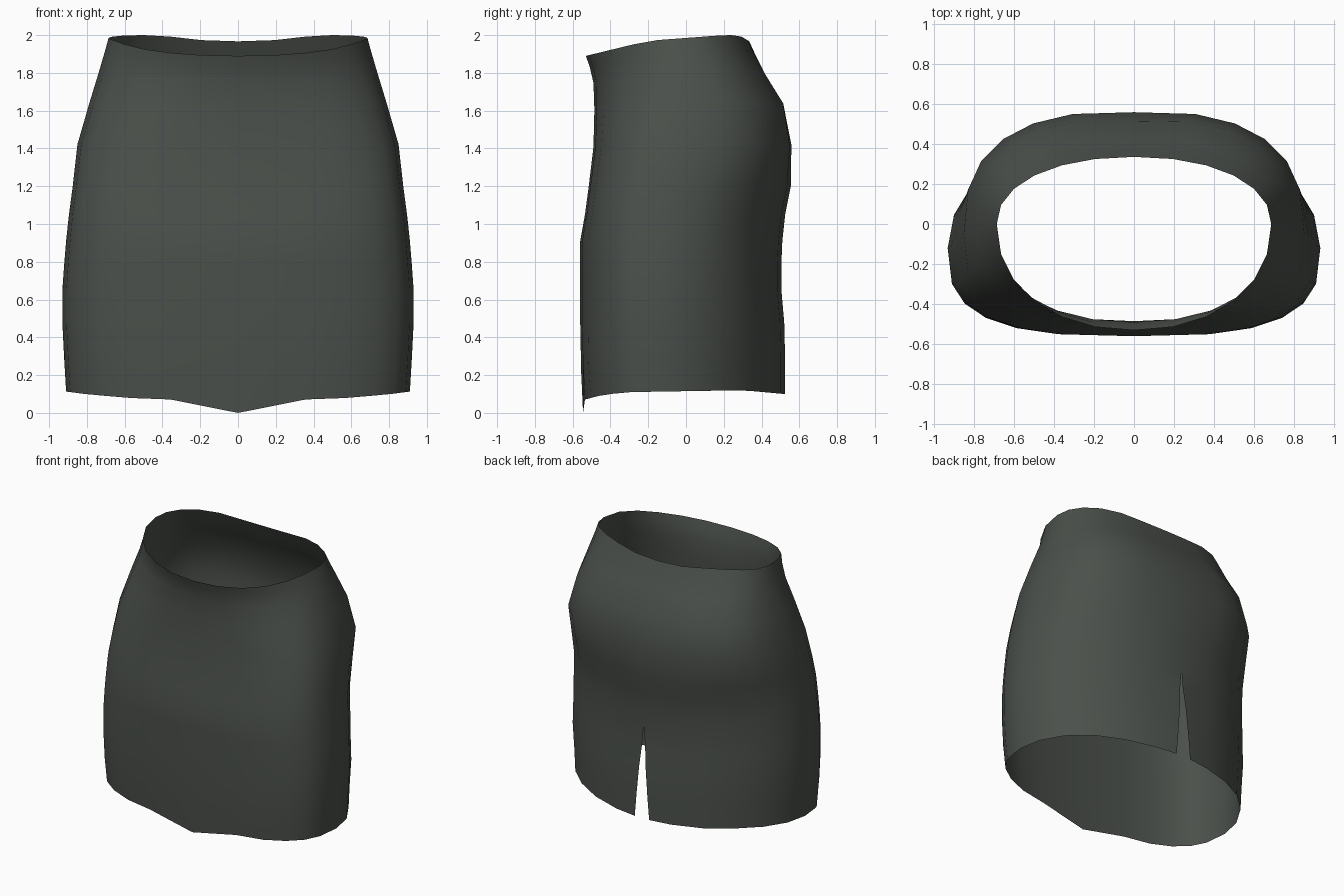
import bpy
import bmesh
import math

cube = bpy.data.objects.get("Cube")
if cube:
    bpy.data.objects.remove(cube)

# Cloth material
cloth = bpy.data.materials.new("dark grey green cloth")
cloth.use_nodes = True
COLOUR = (0.07, 0.08, 0.07, 1)
cloth.diffuse_color = COLOUR
cloth.node_tree.nodes["Principled BSDF"].inputs["Base Color"].default_value = COLOUR

# Cross-sections: height, half width, front y, back y, widest y,
# squareness of the front half and of the back half
LEVELS = [
    (0.11, 0.91, -0.545, 0.525, -0.12, 2.9, 1.95),
    (0.28, 0.92, -0.555, 0.525, -0.12, 3.0, 1.95),
    (0.48, 0.93, -0.56, 0.52, -0.12, 3.0, 2.0),
    (0.65, 0.93, -0.56, 0.505, -0.12, 3.0, 2.0),
    (0.79, 0.92, -0.56, 0.505, -0.12, 3.0, 2.05),
    (0.91, 0.91, -0.56, 0.51, -0.11, 3.0, 2.05),
    (1.05, 0.895, -0.535, 0.525, -0.10, 3.2, 2.1),
    (1.20, 0.875, -0.515, 0.555, -0.08, 3.2, 2.25),
    (1.42, 0.85, -0.49, 0.565, -0.05, 2.9, 2.65),
    (1.64, 0.785, -0.485, 0.53, -0.03, 2.5, 2.6),
    (1.80, 0.735, -0.49, 0.43, -0.02, 2.15, 2.45),
    (1.90, 0.705, -0.51, 0.375, -0.01, 2.1, 2.25),
    (1.97, 0.685, -0.53, 0.335, 0.0, 2.15, 2.15),
]
COLUMNS = 24
SLIT_TOP = 0.79
SLIT_HALF = 0.06


def piecewise(points, v):
    """Linear interpolation through (position, value) pairs."""
    for (a, fa), (b, fb) in zip(points, points[1:]):
        if v <= b:
            return fa + (fb - fa) * max(0, v - a) / (b - a)
    return points[-1][1]


def waist_height(y):
    return piecewise([(-0.53, 1.89), (-0.2, 1.97), (0.2, 2.0), (0.28, 2.0), (0.335, 1.967)], y)


def hem_height(x, y):
    if y < -0.3:
        return piecewise([(0, 0), (0.33, 0.07), (0.6, 0.08), (0.91, 0.11)], abs(x))
    return piecewise([(-0.3, 0.11), (0.3, 0.12), (0.52, 0.10)], y)


def power(v, e):
    return math.copysign(abs(v) ** e, v)


def section_point(level, angle):
    z, half, front, back, mid, n_front, n_back = level
    c, s = math.cos(angle), math.sin(angle)
    n, depth = (n_back, back - mid) if s > 0 else (n_front, mid - front)
    x = half * power(c, 2 / n)
    y = mid + depth * power(s, 2 / n)
    # Shallow hollow in the middle of the seat
    if y > 0:
        hollow = piecewise([(1.3, 0), (1.64, 0.02), (1.8, 0.02), (1.97, 0)], z)
        y -= hollow * math.exp(-(x / 0.15) ** 2)
    # Waist and hem bend the nearby rows
    z_low, z_high = LEVELS[0][0], LEVELS[-1][0]
    up = max(0, (z - 1.3) / (z_high - 1.3))
    down = max(0, 1 - (z - z_low) / 0.4)
    return x, y, z + (waist_height(y) - z_high) * up + (hem_height(x, y) - z_low) * down


# Skirt shell, open along the centre back below the slit top
bm = bmesh.new()
rows = []
for level in LEVELS:
    row = []
    gap = SLIT_HALF * max(0, (SLIT_TOP - level[0]) / (SLIT_TOP - LEVELS[0][0]))
    for i in range(COLUMNS + 1):
        x, y, z = section_point(level, math.pi / 2 + math.tau * i / COLUMNS)
        if i == 0:
            x = -gap
        elif i == COLUMNS:
            x = gap
        row.append(bm.verts.new((x, y, z)))
    rows.append(row)
for low, high in zip(rows, rows[1:]):
    for i in range(COLUMNS):
        bm.faces.new((low[i], low[i + 1], high[i + 1], high[i]))
bmesh.ops.remove_doubles(bm, verts=bm.verts, dist=0.0005)

mesh = bpy.data.meshes.new("skirt")
bm.to_mesh(mesh)
bm.free()
mesh.materials.append(cloth)
mesh.shade_smooth()
skirt = bpy.data.objects.new("skirt", mesh)
bpy.context.collection.objects.link(skirt)
